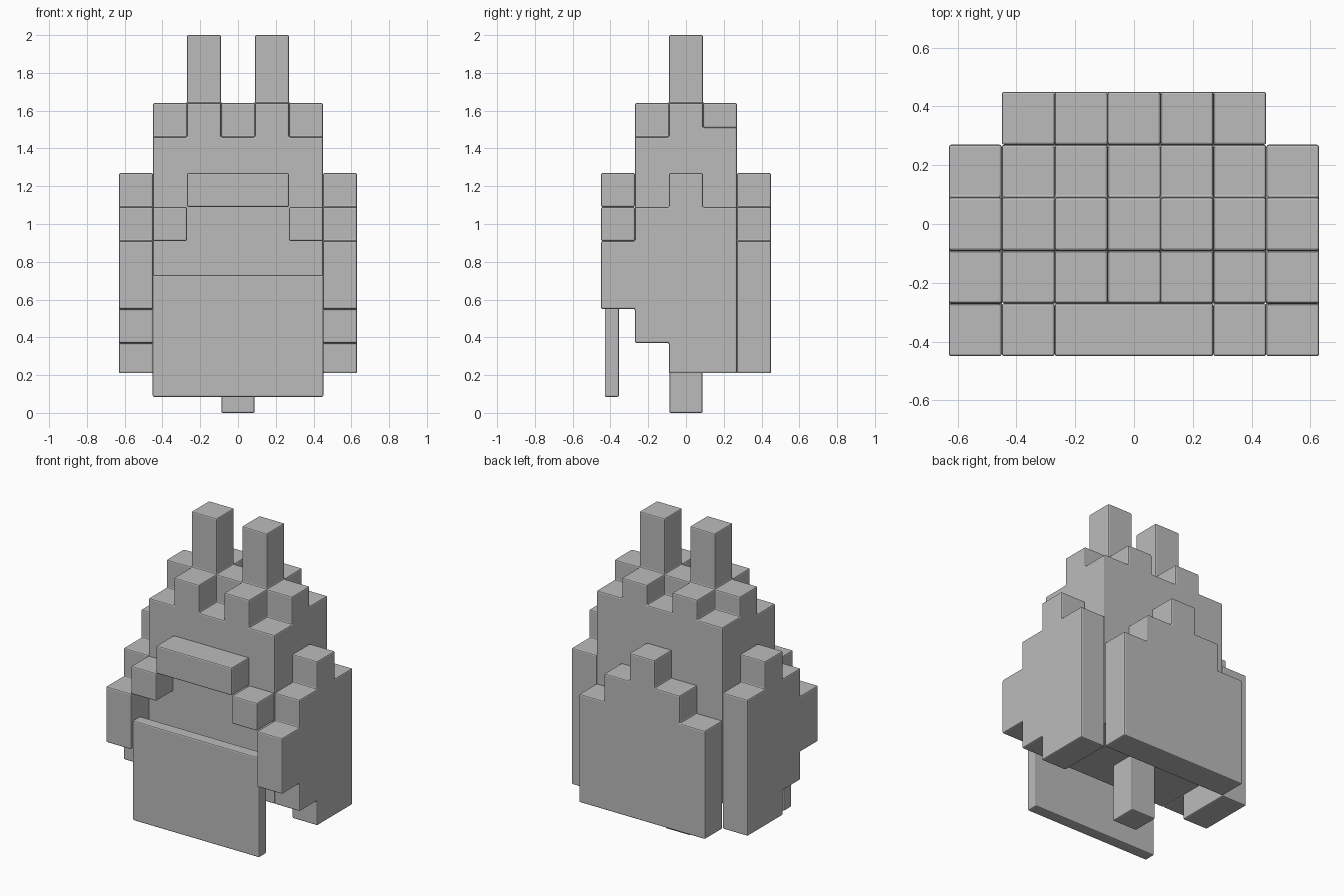
import bpy, bmesh

if "Cube" in bpy.data.objects:
    bpy.data.objects.remove(bpy.data.objects["Cube"])

U = 0.18  # block width
grey = bpy.data.materials.new("plain_grey")
grey.diffuse_color = (0.5, 0.5, 0.5, 1)
grey.use_nodes = True
grey.node_tree.nodes["Principled BSDF"].inputs["Base Color"].default_value = grey.diffuse_color


def finish(name, bm, bevel=0.008):
    """Turn a bmesh into an object with softened block edges."""
    bmesh.ops.recalc_face_normals(bm, faces=bm.faces[:])
    mesh = bpy.data.meshes.new(name)
    bm.to_mesh(mesh)
    bm.free()
    mesh.materials.append(grey)
    ob = bpy.data.objects.new(name, mesh)
    bpy.context.collection.objects.link(ob)
    mod = ob.modifiers.new("soft_edges", "BEVEL")
    mod.width = bevel
    mod.segments = 2
    mod.limit_method = "ANGLE"
    return ob


def box(name, x0, x1, y0, y1, z0, z1, bevel=0.008):
    bm = bmesh.new()
    bmesh.ops.create_cube(bm, size=1)
    for v in bm.verts:
        v.co = ((x0 + x1) / 2 + v.co.x * (x1 - x0),
                (y0 + y1) / 2 + v.co.y * (y1 - y0),
                (z0 + z1) / 2 + v.co.z * (z1 - z0))
    return finish(name, bm, bevel)


def columns(name, cells):
    """Join block columns {(i, j): (bottom, top)} into one closed shell."""
    bm = bmesh.new()
    levels = sorted({z for span in cells.values() for z in span})

    def filled(i, j, k):
        if (i, j) not in cells or not 0 <= k < len(levels) - 1:
            return False
        low, high = cells[i, j]
        return low <= levels[k] and levels[k + 1] <= high

    for i, j in cells:
        x, y = (i - 0.5) * U, (j - 0.5) * U
        for k in range(len(levels) - 1):
            if not filled(i, j, k):
                continue
            lo = (x, y, levels[k])
            hi = (x + U, y + U, levels[k + 1])
            for axis in range(3):
                for side in (-1, 1):
                    step = [0, 0, 0]
                    step[axis] = side
                    if filled(i + step[0], j + step[1], k + step[2]):
                        continue
                    a, b = [n for n in range(3) if n != axis]
                    quad = []
                    for s, t in ((0, 0), (1, 0), (1, 1), (0, 1)):
                        p = [0, 0, 0]
                        p[axis] = hi[axis] if side > 0 else lo[axis]
                        p[a] = hi[a] if s else lo[a]
                        p[b] = hi[b] if t else lo[b]
                        quad.append(bm.verts.new(p))
                    bm.faces.new(quad)
    bmesh.ops.remove_doubles(bm, verts=bm.verts[:], dist=0.001)
    bmesh.ops.recalc_face_normals(bm, faces=bm.faces[:])
    bmesh.ops.dissolve_limit(bm, angle_limit=0.02,
                             verts=bm.verts[:], edges=bm.edges[:])
    return finish(name, bm)


# Domed core with stepped crown and two tall crest posts
crown = {-1: (1.46, 1.64), 0: (1.64, 2.0), 1: (1.51, 1.64)}
dome = {}
for j, (low, high) in crown.items():
    for i in range(-2, 3):
        dome[i, j] = (0.37, high if abs(i) == 1 else low)
columns("dome_and_crest", dome)

# Stepped guards on both sides
guard = {-2: (0.55, 0.91), -1: (0.37, 1.09), 0: (0.21, 1.27), 1: (0.21, 1.09)}
for side, label in ((-1, "left"), (1, "right")):
    columns(label + "_guard", {(3 * side, j): span for j, span in guard.items()})
    # Cheek block beside the brow
    columns(label + "_cheek", {(2 * side, -2): (0.91, 1.09)})

# Stepped guard at the back
columns("back_guard", {(i, 2): (0.21, 1.27 - 0.18 * abs(i)) for i in range(-2, 3)})

# Brow bar over the face opening
box("brow", -0.27, 0.27, -0.45, -0.27, 1.09, 1.27)

# Thin front plate and lower post
box("front_plate", -0.452, 0.452, -0.43, -0.355, 0.085, 0.73)
box("lower_post", -0.088, 0.088, -0.088, 0.088, 0.0, 0.40)
